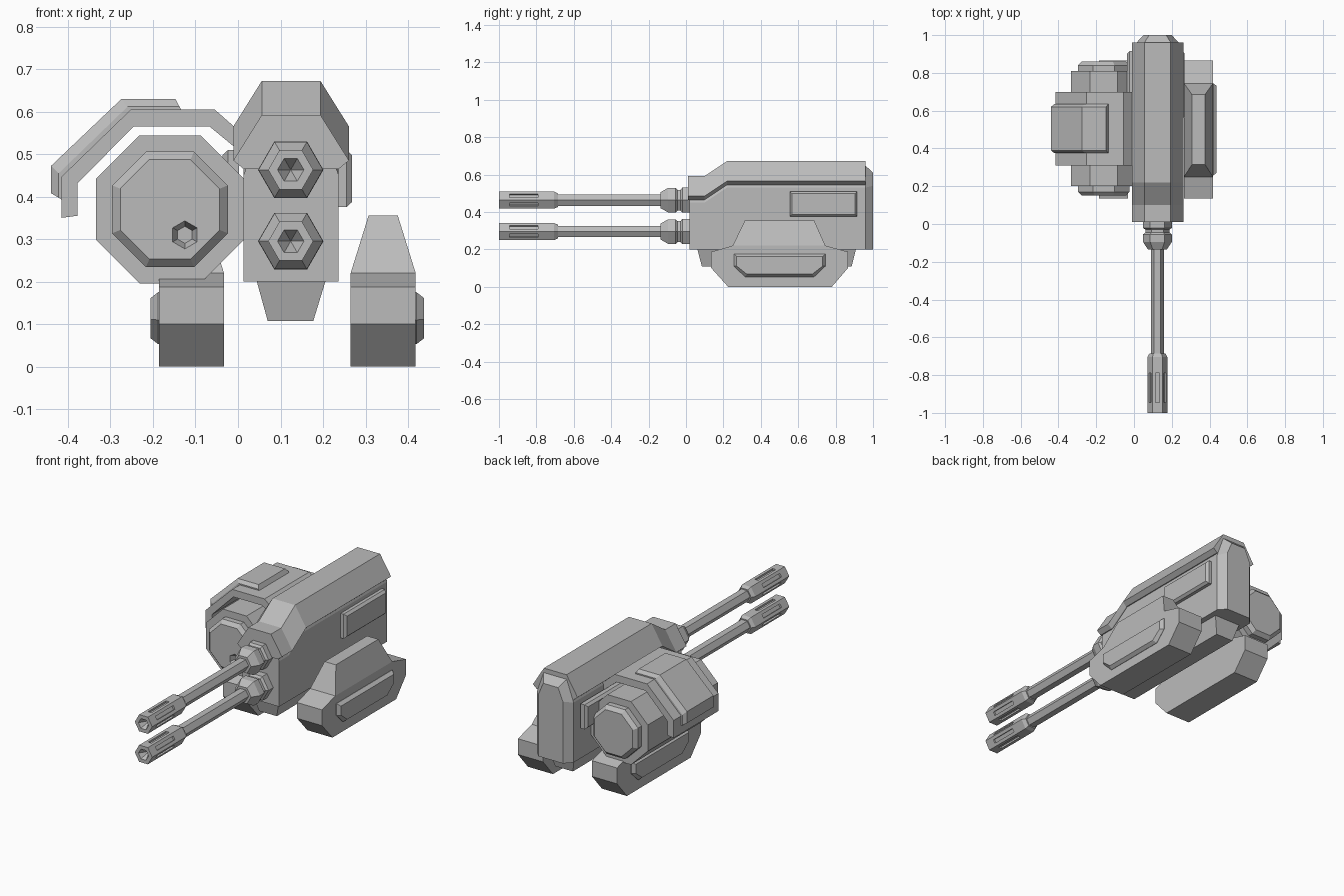
import bpy, bmesh, math

if "Cube" in bpy.data.objects:
    bpy.data.objects.remove(bpy.data.objects["Cube"])

grey = bpy.data.materials.new("plain_grey")
grey.use_nodes = True
grey.diffuse_color = (0.5, 0.5, 0.5, 1)
grey.node_tree.nodes["Principled BSDF"].inputs["Base Color"].default_value = (0.5, 0.5, 0.5, 1)

CENTRE = 0.116  # symmetry plane of the hull and pods


def loft(name, rings, mirror=False):
    """Skin a list of equal-length rings and cap both ends."""
    bm = bmesh.new()
    rows = [[bm.verts.new((2 * CENTRE - x if mirror else x, y, z)) for x, y, z in r] for r in rings]
    for a, b in zip(rows, rows[1:]):
        for i in range(len(a)):
            j = (i + 1) % len(a)
            bm.faces.new((a[i], a[j], b[j], b[i]))
    bm.faces.new(rows[0])
    bm.faces.new(rows[-1])
    bmesh.ops.recalc_face_normals(bm, faces=bm.faces)
    mesh = bpy.data.meshes.new(name)
    bm.to_mesh(mesh)
    bm.free()
    mesh.materials.append(grey)
    ob = bpy.data.objects.new(name, mesh)
    bpy.context.collection.objects.link(ob)
    return ob


def lathe(name, sides, cx, cz, steps, turn=0.0):
    """Faceted solid around a y axis; steps are (radius, y)."""
    angles = [turn + math.tau * k / sides for k in range(sides)]
    return loft(name, [[(cx + r * math.cos(a), y, cz + r * math.sin(a)) for a in angles] for r, y in steps])


def along_y(profile, y):
    return [(x, y, z) for x, z in profile]


def along_x(profile, x):
    return [(x, y, z) for y, z in profile]


def shrink(profile, d):
    """Move each point towards the profile centre by up to d per axis."""
    us, vs = zip(*profile)
    cu, cv = (min(us) + max(us)) / 2, (min(vs) + max(vs)) / 2
    su, sv = 1 - d / (max(us) - cu), 1 - d / (max(vs) - cv)
    return [(cu + (u - cu) * su, cv + (v - cv) * sv) for u, v in profile]


def carve(target, cutter):
    cutter.hide_render = True
    mod = target.modifiers.new("carve", "BOOLEAN")
    mod.operation, mod.solver, mod.object = "DIFFERENCE", "EXACT", cutter
    graph = bpy.context.evaluated_depsgraph_get()
    target.data = bpy.data.meshes.new_from_object(target.evaluated_get(graph))
    target.modifiers.clear()
    bpy.data.objects.remove(cutter)


def symmetric(half):
    """Complete a profile given by its +x half, from bottom to top."""
    return [(CENTRE + 0.009 + w, z) for w, z in half] + [(CENTRE + 0.009 - w, z) for w, z in reversed(half)]


# Hull: the upper part steps up behind the guns, the tail is chamfered
def hull_ring(y, drop):
    return along_y(symmetric([(0.112, 0.2), (0.112, 0.53 - drop), (0.07, 0.647 - drop)]), y)


tail = along_y(symmetric([(0.075, 0.2), (0.075, 0.54), (0.045, 0.61)]), 1.0)
loft("hull", [hull_ring(0.02, 0.08), hull_ring(0.1, 0.08), hull_ring(0.22, 0), hull_ring(0.96, 0), tail])


# Roof armour overhanging the hull
def roof_ring(y, drop):
    return along_y(symmetric([(0.112, 0.545 - drop), (0.136, 0.565 - drop), (0.069, 0.672 - drop)]), y)


loft("roof_armour", [roof_ring(0.01, 0.08), roof_ring(0.1, 0.08), roof_ring(0.22, 0), roof_ring(0.96, 0)])

# Tapered keel
loft("keel", [[(x0, y0, z), (x1, y0, z), (x1, y1, z), (x0, y1, z)] for x0, x1, y0, y1, z in
              [(0.043, 0.207, 0.06, 0.91, 0.205), (0.07, 0.177, 0.085, 0.885, 0.107)]])

# Pods with fins, and side panels, on both sides
pod = [(0.135, 0.1), (0.225, 0), (0.78, 0), (0.866, 0.1), (0.866, 0.187), (0.745, 0.22), (0.25, 0.22), (0.135, 0.187)]
pod_plate = [(0.257, 0.175), (0.745, 0.175), (0.745, 0.11), (0.685, 0.053), (0.315, 0.053), (0.257, 0.11)]
panel = [(0.555, 0.375), (0.915, 0.375), (0.915, 0.51), (0.555, 0.51)]
for side, flip in (("left", False), ("right", True)):
    loft(side + "_pod", [along_x(pod, 0.265), along_x(pod, 0.418)], flip)
    loft(side + "_fin", [[(x0, y0, z), (x1, y0, z), (x1, y1, z), (x0, y1, z)] for x0, x1, y0, y1, z in
                         [(0.265, 0.418, 0.25, 0.745, 0.22), (0.307, 0.376, 0.315, 0.685, 0.355)]], flip)
    loft(side + "_pod_plate", [along_x(pod_plate, 0.41), along_x(pod_plate, 0.42),
                               along_x(shrink(pod_plate, 0.014), 0.438)], flip)
    loft(side + "_panel", [along_x(panel, 0.23), along_x(panel, 0.255),
                           along_x(shrink(panel, 0.012), 0.268)], flip)

# Drum with stepped, chamfered ends and a small port
oct_r = 1 / math.cos(math.pi / 8)
drum_steps = [(0.117, 0.15), (0.136, 0.17), (0.136, 0.2), (0.174, 0.2)]
drum_steps += [(r, 1.01 - y) for r, y in reversed(drum_steps)]
drum = lathe("drum", 8, -0.16, 0.37, [(r * oct_r, y) for r, y in drum_steps], math.pi / 8)
carve(drum, lathe("port_cutter", 6, -0.125, 0.31, [(0.033, 0.13), (0.033, 0.15), (0.02, 0.18)], math.pi / 6))

# Bent shield over the drum
outer = [(-0.415, 0.35), (-0.415, 0.447), (-0.252, 0.605), (-0.055, 0.605), (0.03, 0.53)]
inner = [(-0.377, 0.355), (-0.377, 0.432), (-0.245, 0.565), (-0.067, 0.565), (0.03, 0.485)]
shield = outer + inner[::-1]
loft("shield", [along_y(shield, 0.31), along_y(shield, 0.70)])

# Raised plate on the shield
top = [(-0.44, 0.408), (-0.44, 0.472), (-0.275, 0.629), (-0.147, 0.629)]
base = [(-0.413, 0.392), (-0.413, 0.446), (-0.252, 0.603), (-0.133, 0.603)]
low = [((a + 2 * c) / 3, (b + 2 * d) / 3) for (a, b), (c, d) in zip(top, base)]
full, thin = top + base[::-1], low + base[::-1]
loft("shield_plate", [along_y(thin, 0.375), along_y(full, 0.39), along_y(full, 0.62), along_y(thin, 0.635)])

# Twin guns: collar, barrel and slotted muzzle
GUN_X = 0.124
for label, z in (("upper", 0.463), ("lower", 0.295)):
    lathe(label + "_collar", 6, GUN_X, z, [
        (0.05, -0.135), (0.076, -0.095), (0.076, -0.055), (0.064, -0.045),
        (0.064, -0.03), (0.077, -0.02), (0.077, 0.03)])
    lathe(label + "_barrel", 6, GUN_X, z, [(0.035, -0.7), (0.035, -0.12)])
    muzzle = lathe(label + "_muzzle", 6, GUN_X, z, [
        (0.001, -0.95), (0.031, -1.0), (0.053, -1.0), (0.053, -0.705), (0.042, -0.685)])
    for k in range(6):
        a = math.tau * (k + 0.5) / 6
        c, s = math.cos(a), math.sin(a)
        slot = [(GUN_X + r * c - t * s, z + r * s + t * c)
                for r, t in [(0.036, -0.01), (0.06, -0.01), (0.06, 0.01), (0.036, 0.01)]]
        carve(muzzle, loft("slot_cutter", [along_y(slot, -0.945), along_y(slot, -0.79)]))
